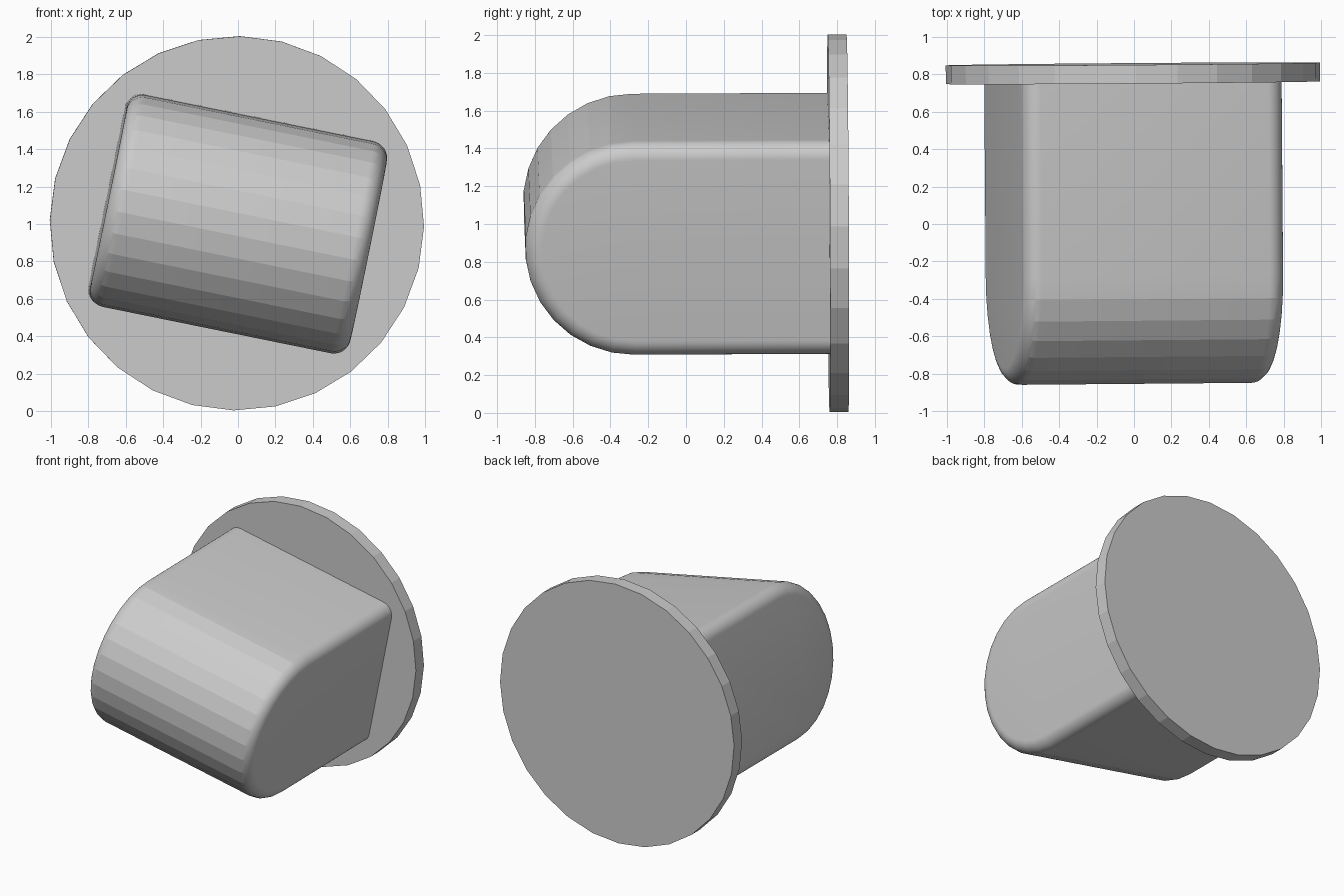
import bpy, bmesh, math
from mathutils import Matrix

cube = bpy.data.objects.get("Cube")
if cube:
    bpy.data.objects.remove(cube, do_unlink=True)

grey = bpy.data.materials.new("plain grey")
grey.use_nodes = True
colour = (0.6, 0.6, 0.6, 1)
grey.diffuse_color = colour
grey.node_tree.nodes["Principled BSDF"].inputs["Base Color"].default_value = colour

# Slight tilt shared by both parts
TILT = (Matrix.Translation((0, 0, 1))
        @ Matrix.Rotation(0.0075, 4, 'Z') @ Matrix.Rotation(0.005, 4, 'X'))


def finish(name, bm, spin):
    """Turn a bmesh into a placed grey object, spun about the depth axis."""
    bmesh.ops.recalc_face_normals(bm, faces=bm.faces)
    bm.transform(TILT @ Matrix.Rotation(math.radians(spin), 4, 'Y'))
    mesh = bpy.data.meshes.new(name)
    bm.to_mesh(mesh)
    bm.free()
    mesh.materials.append(grey)
    obj = bpy.data.objects.new(name, mesh)
    bpy.context.collection.objects.link(obj)
    return obj


# Back plate: thin disc with a faceted rim
bm = bmesh.new()
bmesh.ops.create_cone(bm, cap_ends=True, segments=28, radius1=1, radius2=1, depth=0.1)
bm.transform(Matrix.Translation((0, 0.805, 0)) @ Matrix.Rotation(math.pi / 2, 4, 'X'))
finish("back_plate", bm, 1)

# Rounded block: half-round profile swept sideways, with filleted side edges
HALF_WIDTH, RADIUS, FILLET = 0.71, 0.577, 0.09
ARC_CENTRE, BACK, ARC_STEPS, FILLET_STEPS = -0.28, 0.8, 15, 10


def add_ring(bm, x, inset):
    r = RADIUS - inset
    points = [(BACK, -r)]
    for i in range(ARC_STEPS + 1):
        a = math.pi * i / ARC_STEPS
        points.append((ARC_CENTRE - r * math.sin(a), -r * math.cos(a)))
    points.append((BACK, r))
    return [bm.verts.new((x, y, z)) for y, z in points]


bm = bmesh.new()
side = []
for i in range(FILLET_STEPS + 1):
    a = math.pi / 2 * i / FILLET_STEPS
    side.append((HALF_WIDTH - FILLET * (1 - math.cos(a)), FILLET * (1 - math.sin(a))))
stations = [(-x, inset) for x, inset in side] + side[::-1]
rings = [add_ring(bm, x, inset) for x, inset in stations]
for a, b in zip(rings, rings[1:]):
    for i in range(len(a)):
        j = (i + 1) % len(a)
        bm.faces.new((a[i], a[j], b[j], b[i]))
bm.faces.new(rings[0])
bm.faces.new(rings[-1])
block = finish("rounded_block", bm, 11.5)

bpy.ops.object.select_all(action='DESELECT')
block.select_set(True)
bpy.context.view_layer.objects.active = block
bpy.ops.object.shade_smooth_by_angle(angle=math.radians(10.5))
